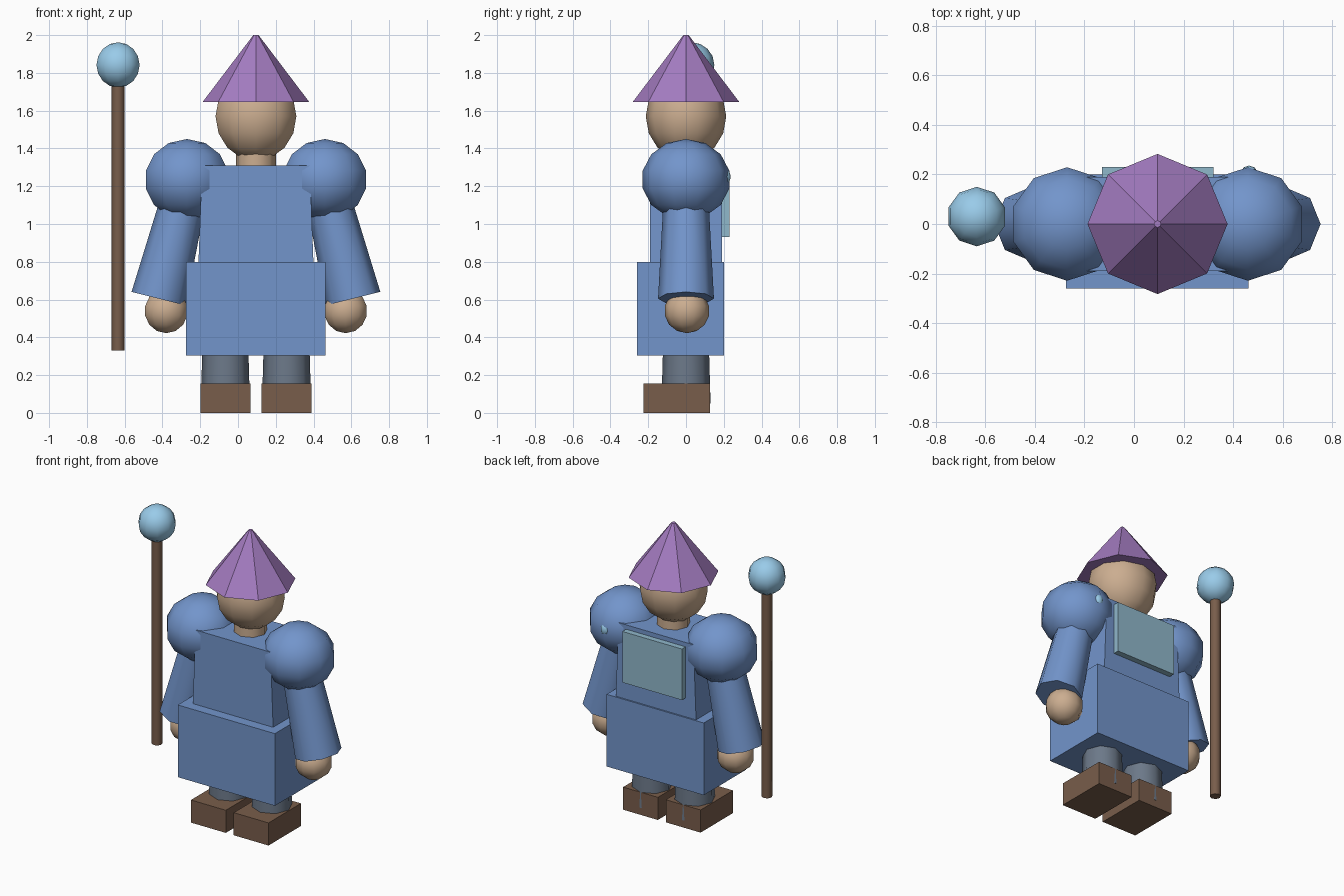
import bpy, bmesh, math
from mathutils import Vector, Matrix

if "Cube" in bpy.data.objects:
    bpy.data.objects.remove(bpy.data.objects["Cube"])

CX = 0.095  # body centre line; the staff stands off to the left


def material(name, *rgb):
    m = bpy.data.materials.new(name)
    m.diffuse_color = (*rgb, 1)
    m.use_nodes = True
    m.node_tree.nodes["Principled BSDF"].inputs["Base Color"].default_value = m.diffuse_color
    return m


ROBE = material("robe_blue", 0.17, 0.30, 0.60)
SKIN = material("skin", 0.60, 0.42, 0.28)
HAT = material("hat_purple", 0.37, 0.20, 0.53)
GLOW = material("pale_blue", 0.32, 0.60, 0.82)
PANEL = material("panel_blue", 0.28, 0.48, 0.60)
BROWN = material("brown", 0.19, 0.11, 0.07)
GREY = material("trousers_grey", 0.15, 0.19, 0.25)


def finish(name, bm, mat, smooth=False):
    bmesh.ops.recalc_face_normals(bm, faces=bm.faces)
    me = bpy.data.meshes.new(name)
    bm.to_mesh(me)
    bm.free()
    me.materials.append(mat)
    ob = bpy.data.objects.new(name, me)
    bpy.context.collection.objects.link(ob)
    if smooth:
        bpy.ops.object.select_all(action='DESELECT')
        ob.select_set(True)
        bpy.context.view_layer.objects.active = ob
        bpy.ops.object.shade_smooth_by_angle(angle=math.radians(50))
    return ob


def box(name, x, y, z, mat, top_half=None):
    """Box from (min, max) ranges, optionally with a narrower top."""
    bm = bmesh.new()
    bmesh.ops.create_cube(bm, size=1)
    mx = sum(x) / 2
    for v in bm.verts:
        up = v.co.z > 0
        half = top_half if up and top_half else (x[1] - x[0]) / 2
        v.co = (mx + math.copysign(half, v.co.x), y[v.co.y > 0], z[up])
    return finish(name, bm, mat)


def ball(name, centre, radii, mat, rings=8, segments=10):
    bm = bmesh.new()
    bmesh.ops.create_uvsphere(bm, u_segments=segments, v_segments=rings, radius=1)
    bmesh.ops.transform(bm, verts=bm.verts,
                        matrix=Matrix.Translation(centre) @ Matrix.Diagonal((*radii, 1)))
    return finish(name, bm, mat, True)


def tube(name, a, b, ra, rb, mat, sides=8, smooth=True):
    """Tapered capped cylinder from point a (radius ra) to point b (radius rb)."""
    a, b = Vector(a), Vector(b)
    d = b - a
    # tilt only happens in the XZ plane
    rot = Matrix.Rotation(math.atan2(d.x, d.z), 4, 'Y')
    bm = bmesh.new()
    bmesh.ops.create_cone(bm, cap_ends=True, segments=sides, radius1=ra, radius2=rb,
                          depth=d.length,
                          matrix=Matrix.Translation((a + b) / 2) @ rot)
    return finish(name, bm, mat, smooth)


# Robe, neck, head and hat
box("skirt", (-0.275, 0.462), (-0.26, 0.20), (0.305, 0.80), ROBE)
box("torso", (CX - 0.305, CX + 0.305), (-0.19, 0.19), (0.78, 1.31), ROBE, top_half=0.285)
tube("neck", (CX, 0, 1.27), (CX, 0, 1.42), 0.105, 0.105, SKIN)
ball("head", (CX, 0, 1.57), (0.225, 0.213, 0.235), SKIN)
tube("hat", (CX, 0, 1.645), (CX, 0, 2.0), 0.283, 0.014, HAT, smooth=False)

# Back panel and shoulder gem
box("back_panel", (-0.13, 0.322), (0.185, 0.23), (0.93, 1.28), PANEL)
ball("shoulder_gem", (0.465, 0.20, 1.25), (0.036, 0.036, 0.045), GLOW)

# Paired arms, hands, legs and boots
for side, s in (("left", -1), ("right", 1)):
    ball(side + "_shoulder", (CX + s * 0.365, 0, 1.235), (0.235, 0.235, 0.215), ROBE, rings=7)
    tube(side + "_sleeve", (CX + s * 0.515, 0, 0.605), (CX + s * 0.365, 0, 1.205),
         0.148, 0.115, ROBE)
    ball(side + "_hand", (CX + s * 0.475, 0.005, 0.54), (0.12, 0.12, 0.118), SKIN, rings=7)
    lx = CX + s * 0.162
    tube(side + "_leg", (lx, 0, 0.05), (lx, 0, 0.40), 0.13, 0.12, GREY)
    box(side + "_boot", (lx - 0.132, lx + 0.132), (-0.225, 0.126), (0, 0.155), BROWN)

# Staff with orb
tube("staff", (-0.635, 0.03, 0.33), (-0.635, 0.03, 1.84), 0.034, 0.034, BROWN)
ball("staff_orb", (-0.635, 0.03, 1.842), (0.12, 0.12, 0.12), GLOW)
